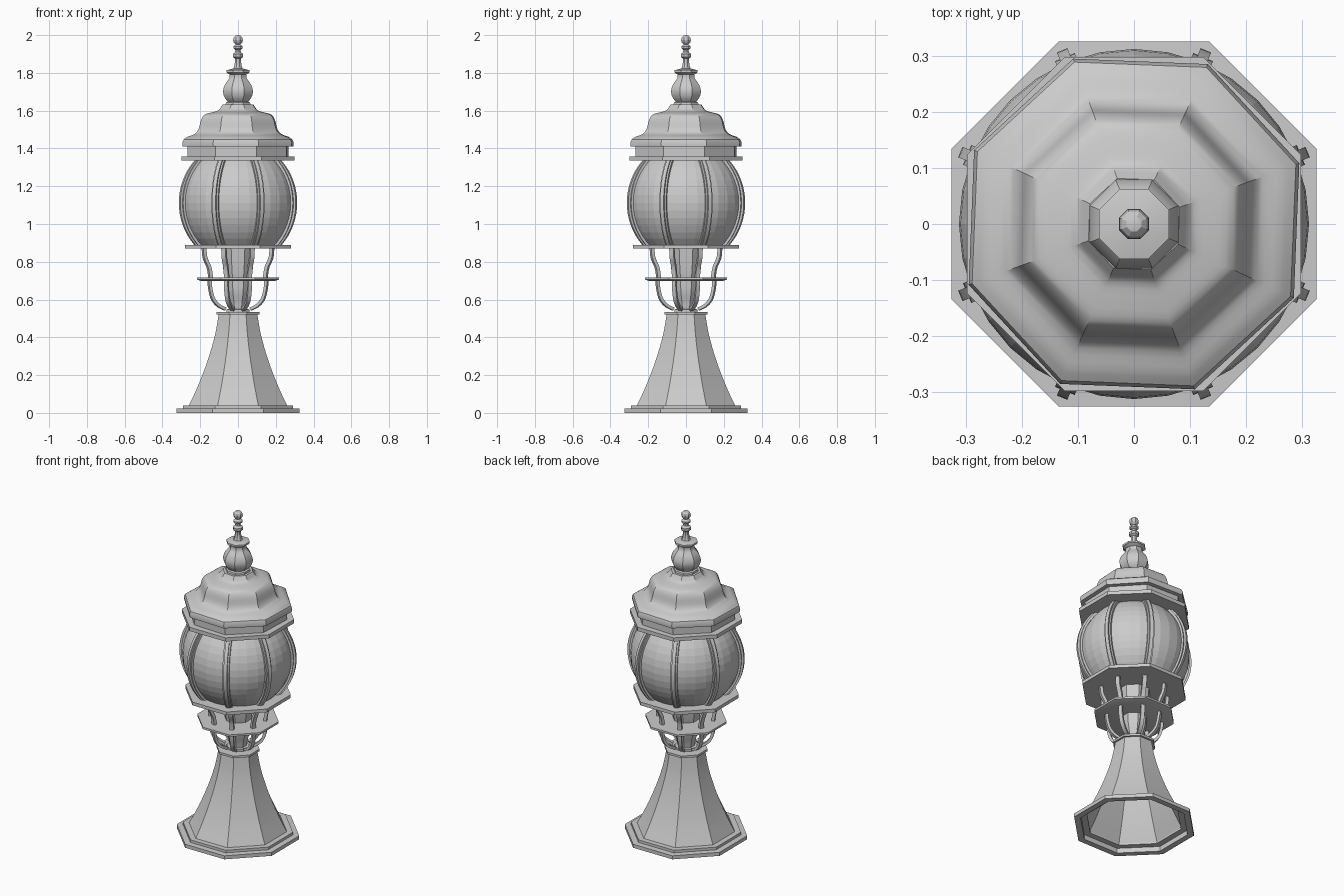
import bpy, bmesh, math
from mathutils import Vector

if "Cube" in bpy.data.objects:
    bpy.data.objects.remove(bpy.data.objects["Cube"])

GREY = (0.6, 0.6, 0.6, 1)
mat = bpy.data.materials.new("grey metal")
mat.use_nodes = True
mat.diffuse_color = GREY
mat.node_tree.nodes["Principled BSDF"].inputs["Base Color"].default_value = GREY

SIDES = 8
EIGHTH = math.tau / SIDES
FLAT = math.cos(EIGHTH / 2)      # apothem / corner radius


def finish(name, bm, smooth=True):
    bmesh.ops.recalc_face_normals(bm, faces=bm.faces)
    mesh = bpy.data.meshes.new(name)
    bm.to_mesh(mesh)
    bm.free()
    mesh.materials.append(mat)
    obj = bpy.data.objects.new(name, mesh)
    bpy.context.collection.objects.link(obj)
    if smooth:
        bpy.ops.object.select_all(action='DESELECT')
        obj.select_set(True)
        bpy.context.view_layer.objects.active = obj
        bpy.ops.object.shade_smooth_by_angle(angle=math.radians(28))
    return obj


def spline(pts, steps=5):
    """Smooth curve through (radius, height) points."""
    p = [Vector(q) for q in pts]
    p = [2 * p[0] - p[1]] + p + [2 * p[-1] - p[-2]]
    out = []
    for a, b, c, d in zip(p, p[1:], p[2:], p[3:]):
        for i in range(steps):
            t = i / steps
            out.append(b + (c - a) * t / 2 + (2 * a - 5 * b + 4 * c - d) * t * t / 2
                       + (3 * b - a - 3 * c + d) * t ** 3 / 2)
    return [tuple(q) for q in out] + [pts[-1]]


def turned(name, profile, twist=0.0, closed=False):
    """Eight-sided part; radii are measured to the middle of each side."""
    bm = bmesh.new()
    rings = []
    for r, z in profile:
        ring = []
        for k in range(SIDES):
            a = EIGHTH * (k + 0.5) + math.radians(twist)
            ring.append(bm.verts.new((r / FLAT * math.cos(a), r / FLAT * math.sin(a), z)))
        rings.append(ring)
    pairs = list(zip(rings, rings[1:]))
    if closed:
        pairs.append((rings[-1], rings[0]))
    for lo, hi in pairs:
        for k in range(SIDES):
            n = (k + 1) % SIDES
            bm.faces.new((lo[k], lo[n], hi[n], hi[k]))
    bmesh.ops.remove_doubles(bm, verts=bm.verts, dist=0.0002)
    return finish(name, bm)


def plate(name, r, z0, z1, under=None):
    return turned(name, [(0, z0), (under or r, z0), (r, z1 - 0.012), (r, z1), (0, z1)])


def bars(name, path, width, thick):
    """Bent flat bar repeated at the eight corners."""
    bm = bmesh.new()
    pts = [Vector((r / FLAT, z)) for r, z in path]
    for k in range(SIDES):
        a = EIGHTH * (k + 0.5)
        out, side = Vector((math.cos(a), math.sin(a), 0)), Vector((-math.sin(a), math.cos(a), 0))
        last = None
        for i, p in enumerate(pts):
            t = (pts[min(i + 1, len(pts) - 1)] - pts[max(i - 1, 0)]).normalized()
            n = Vector((t.y, -t.x)) * thick / 2
            ring = []
            for s, w in ((1, 1), (1, -1), (-1, -1), (-1, 1)):
                q = p + n * s
                ring.append(bm.verts.new(out * q.x + side * (w * width / 2) + Vector((0, 0, q.y))))
            if last:
                for j in range(4):
                    m = (j + 1) % 4
                    bm.faces.new((last[j], last[m], ring[m], ring[j]))
            else:
                bm.faces.new(ring)
            last = ring
        bm.faces.new(last)
    return finish(name, bm)


# Hollow flared pedestal with stepped foot
turned("foot", [(0.29, 0), (0.325, 0), (0.325, 0.022), (0.292, 0.024),
                (0.292, 0.04), (0.255, 0.04), (0.255, 0.03), (0.29, 0.03)], closed=True)
turned("pedestal", spline([(0.262, 0.035), (0.222, 0.12), (0.185, 0.21),
                           (0.15, 0.31), (0.12, 0.42), (0.102, 0.525)], 3))
plate("pedestal_cap", 0.114, 0.522, 0.535)

# Central column
turned("lower_column", [(0, 0.535), (0.06, 0.535), (0.06, 0.548)]
       + spline([(0.045, 0.55), (0.052, 0.59), (0.065, 0.64), (0.07, 0.7)], 3))
turned("upper_column", [(0.07, 0.715), (0.078, 0.76), (0.087, 0.87)])
plate("middle_plate", 0.216, 0.697, 0.717, 0.19)
plate("globe_plate", 0.28, 0.87, 0.89)

# Scrolled brackets
bars("lower_brackets", spline([(0.15, 0.7), (0.147, 0.66), (0.133, 0.605),
                               (0.105, 0.57), (0.068, 0.55)]), 0.022, 0.016)
bars("upper_brackets", spline([(0.18, 0.87), (0.174, 0.82), (0.155, 0.775),
                               (0.147, 0.735), (0.146, 0.71)]), 0.024, 0.018)

# Globe, cut flat at both ends
bm = bmesh.new()
bmesh.ops.create_uvsphere(bm, u_segments=32, v_segments=24, radius=0.312)
bmesh.ops.translate(bm, verts=bm.verts, vec=(0, 0, 1.112))
for height, up in ((0.88, -1), (1.345, 1)):
    bmesh.ops.bisect_plane(bm, geom=bm.verts[:] + bm.edges[:] + bm.faces[:],
                           plane_co=(0, 0, height), plane_no=(0, 0, up), clear_outer=True)
finish("globe", bm, smooth=False)


# Ribs around the globe
def arc(radius):
    return [(radius * FLAT * math.cos(a), 1.112 + 0.322 * math.sin(a))
            for a in (math.radians(-46 + 92 * i / 18) for i in range(19))]


bars("globe_ribs", arc(0.315), 0.038, 0.014)
bars("globe_rib_ridges", arc(0.328), 0.02, 0.014)

# Roof
plate("roof_plate", 0.298, 1.335, 1.358)
turned("roof_band", [(0.262, 1.355), (0.262, 1.415)], -2.3)
turned("roof", [(0, 1.41), (0.288, 1.41), (0.29, 1.43)]
       + spline([(0.284, 1.447), (0.262, 1.462), (0.225, 1.477), (0.205, 1.503),
                 (0.193, 1.55), (0.175, 1.578), (0.14, 1.59), (0.105, 1.6),
                 (0.085, 1.625), (0.08, 1.632)], 3) + [(0, 1.632)], -2.3)

# Finial
turned("finial_urn", [(0, 1.63), (0.066, 1.63), (0.064, 1.643)]
       + spline([(0.055, 1.648), (0.072, 1.672), (0.079, 1.705), (0.068, 1.74),
                 (0.047, 1.77), (0.045, 1.792)], 3)
       + [(0.062, 1.803), (0.062, 1.814), (0.03, 1.822), (0, 1.822)])
turned("finial_spike", [(0.026, 1.82), (0.02, 1.835), (0.016, 1.86), (0.017, 1.876),
                        (0.027, 1.884), (0.027, 1.9), (0.015, 1.91), (0.014, 1.922),
                        (0.025, 1.93), (0.025, 1.94), (0.012, 1.95)]
       + [(max(0, 0.026 * math.sin(a)), 1.974 - 0.026 * math.cos(a))
          for a in (math.radians(30 * i) for i in range(1, 7))])
